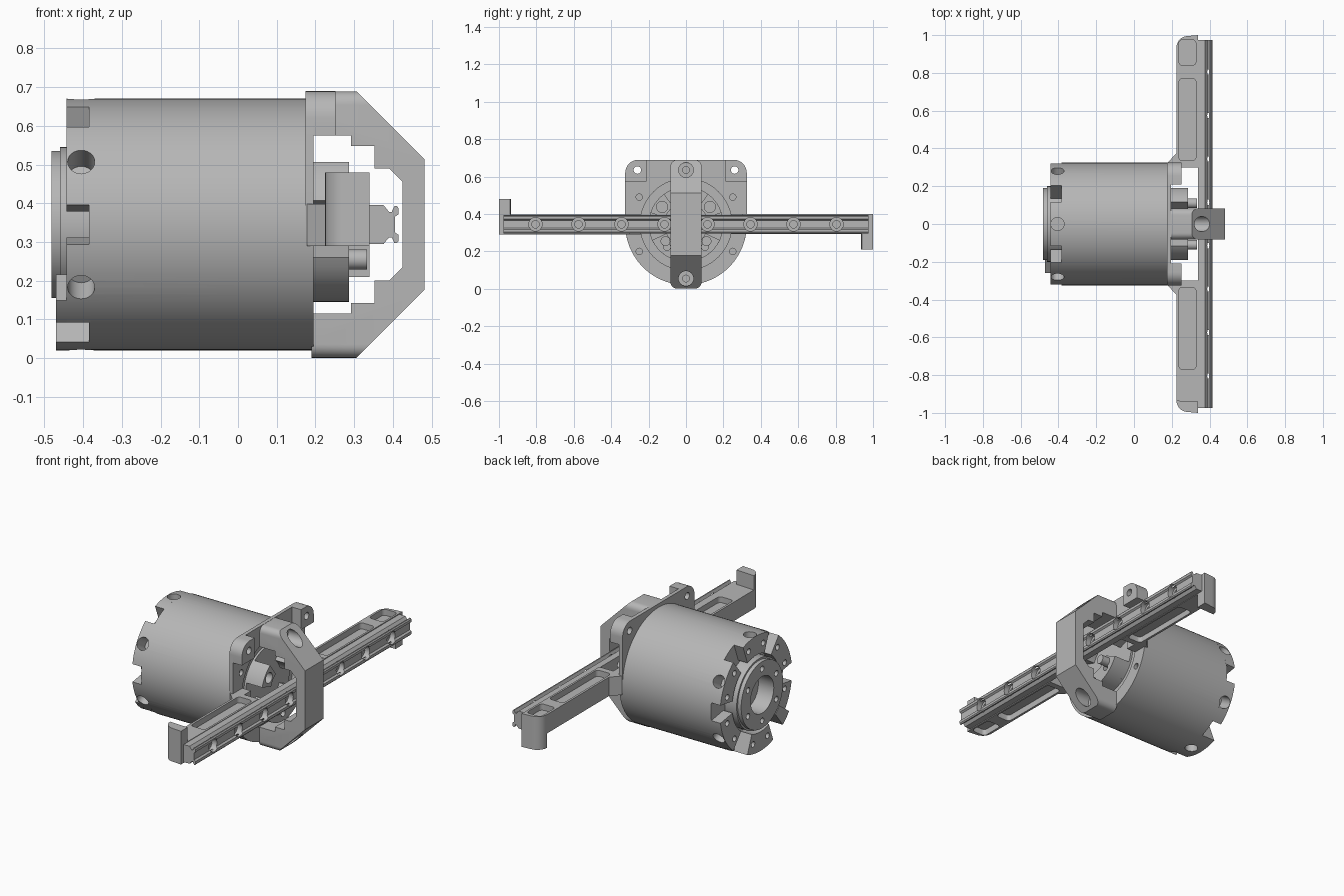
import bpy, bmesh, math
from math import cos, sin, radians
from mathutils import Matrix, Vector

if "Cube" in bpy.data.objects:
    bpy.data.objects.remove(bpy.data.objects["Cube"])

grey = bpy.data.materials.new("machined grey")
grey.use_nodes = True
COLOR = (0.47, 0.47, 0.47, 1)
grey.diffuse_color = COLOR
grey.node_tree.nodes["Principled BSDF"].inputs["Base Color"].default_value = COLOR

CZ = 0.345   # height of the motor axis
R = 0.325    # motor radius


def prism(name, pts, axis, a, b):
    """Extrude a 2D outline along an axis from a to b."""
    place = {"x": lambda p, t: (t, p[0], p[1]),
             "y": lambda p, t: (p[0], t, p[1]),
             "z": lambda p, t: (p[0], p[1], t)}[axis]
    bm = bmesh.new()
    ends = [[bm.verts.new(place(p, t)) for p in pts] for t in (a, b)]
    bm.faces.new(ends[0])
    bm.faces.new(ends[1])
    n = len(pts)
    for i in range(n):
        j = (i + 1) % n
        bm.faces.new((ends[0][i], ends[0][j], ends[1][j], ends[1][i]))
    bmesh.ops.recalc_face_normals(bm, faces=bm.faces)
    mesh = bpy.data.meshes.new(name)
    bm.to_mesh(mesh)
    bm.free()
    mesh.materials.append(grey)
    ob = bpy.data.objects.new(name, mesh)
    bpy.context.collection.objects.link(ob)
    return ob


def arc(r, a0, a1, n=16, c=(0, CZ)):
    return [(c[0] + r * cos(radians(a0 + (a1 - a0) * i / n)),
             c[1] + r * sin(radians(a0 + (a1 - a0) * i / n))) for i in range(n + 1)]


def circle(r, n=32, c=(0, CZ)):
    return arc(r, 0, 360, n, c)[:-1]


def sector(r0, r1, a0, a1):
    return arc(r1, a0, a1) + arc(r0, a1, a0)


def rounded(x0, x1, y0, y1, r):
    return (arc(r, 0, 90, 6, (x1 - r, y1 - r)) + arc(r, 90, 180, 6, (x0 + r, y1 - r))
            + arc(r, 180, 270, 6, (x0 + r, y0 + r)) + arc(r, 270, 360, 6, (x1 - r, y0 + r)))


def cut(ob, cutters, op="DIFFERENCE"):
    """Apply booleans and discard the cutters."""
    for c in cutters:
        c.hide_render = True
        m = ob.modifiers.new("cut", "BOOLEAN")
        m.operation, m.solver, m.object = op, "EXACT", c
        bpy.context.view_layer.objects.active = ob
        bpy.ops.object.modifier_apply(modifier=m.name)
        bpy.data.objects.remove(c)


def hole(y, z, r, a, b):
    return prism("cutter", circle(r, 24, (y, z)), "x", a, b)


def radial_hole(angle, r):
    """Cutter pointing outward from the motor axis."""
    ob = prism("cutter", circle(r, 24, (-0.405, 0)), "z", 0.24, 0.4)
    ob.data.transform(Matrix.Translation((0, 0, CZ)) @ Matrix.Rotation(radians(angle - 90), 4, "X"))
    return ob


LUGS = range(30, 390, 60)

# Motor can
body = prism("motor_body", circle(R, 96), "x", -0.385, 0.176)
cut(body, [radial_hole(a, 0.035) for a in LUGS] + [hole(0, CZ, 0.022, -0.5, -0.3)])

# Castellated end lugs, the lowest one standing further out
for i, a in enumerate(LUGS):
    end = -0.47 if a == 270 else -0.443
    lug = prism(f"end_lug_{i + 1}", sector(0.215, R, a - 21, a + 21), "x", end, -0.38)
    cut(lug, [radial_hole(a, 0.035)] +
        [hole(0.27 * cos(radians(a + d)), CZ + 0.27 * sin(radians(a + d)), 0.016, -0.5, -0.41)
         for d in (-14, 14)])
prism("end_lug_extension", sector(0.215, R, 217, 231), "x", -0.47, -0.443)

# Rear output hub with bore and bolt circle
for name, r, x0, x1 in (("hub_base", 0.2, -0.46, -0.38), ("hub_disc", 0.19, -0.482, -0.46)):
    hub = prism(name, circle(r, 64), "x", x0, x1)
    cut(hub, [hole(0, CZ, 0.105, -0.5, -0.37)] +
        [hole(0.148 * cos(radians(a)), CZ + 0.148 * sin(radians(a)), 0.016, -0.5, -0.43)
         for a in LUGS])

# Front flange: round below, square with rounded corners above
outline = (arc(R, 180, 360, 48) + arc(0.07, 0, 90, 8, (R - 0.07, 0.62))
           + arc(0.07, 90, 180, 8, (0.07 - R, 0.62)))
flange = prism("front_flange", outline, "x", 0.174, 0.195)
cut(flange, [prism("cutter", circle(0.245, 64), "x", 0.1, 0.3)] +
    [hole(s * 0.25, z, 0.017, 0.1, 0.3) for s in (-1, 1) for z in (0.2, 0.49)] +
    [hole(s * 0.26, 0.635, 0.02, 0.1, 0.3) for s in (-1, 1)])

# Corner ears on the flange
for side, s in (("left", 1), ("right", -1)):
    pts = [(s * y, z) for y, z in [(0.21, 0.69), (0.21, 0.575), (R, 0.575)]
           + arc(0.07, 0, 90, 8, (R - 0.07, 0.62))]
    ear = prism(f"flange_ear_{side}", pts, "x", 0.19, 0.252)
    cut(ear, [hole(s * 0.26, 0.635, 0.02, 0.1, 0.3)])

# Front rotor: thin disc, arc bosses and pins
prism("rotor_disc", circle(0.2, 64), "x", 0.17, 0.188)
for name, a0, a1 in (("lower", 205, 335), ("left", 18, 54), ("right", 126, 162)):
    boss = prism(f"rotor_boss_{name}", sector(0.115, 0.2, a0, a1), "x", 0.18, 0.286)
    if name == "lower":
        cut(boss, [hole(0.158 * cos(radians(a)), CZ + 0.158 * sin(radians(a)), 0.018, 0.24, 0.3)
                   for a in (230, 270, 310)])
    else:
        a = radians((a0 + a1) / 2)
        cut(boss, [hole(0.158 * cos(a), CZ + 0.158 * sin(a), 0.03, 0.23, 0.3)])
for i, s in enumerate((-1, 1)):
    prism(f"rotor_pin_{i + 1}", circle(0.026, 24, (s * 0.11, 0.255)), "x", 0.18, 0.333)

# Bridge arching over the rail
upper = [(0.19, 0.575), (0.19, 0.69), (0.305, 0.69), (0.482, 0.513)]
inner = [(0.425, 0.455), (0.39, 0.49), (0.352, 0.49), (0.352, 0.548), (0.292, 0.548), (0.292, 0.575)]
flip = lambda pts: [(x, 0.69 - z) for x, z in reversed(pts)]
bridge = prism("bridge", upper + flip(upper) + flip(inner) + inner, "y", -0.085, 0.085)
cut(bridge, [prism("cutter", rounded(-0.083, 0.083, 0.001, 0.689, 0.035), "x", 0.1, 0.6)], "INTERSECT")
cut(bridge, [hole(0, z, r, a, 0.6) for z in (0.635, 0.055) for r, a in ((0.04, 0.29), (0.018, 0.1))])

# Linear rail with side grooves and counterbored holes
half = [(0.338, 0.295), (0.376, 0.295), (0.39, 0.312), (0.397, 0.312), (0.404, 0.297),
        (0.41, 0.297), (0.415, 0.303), (0.415, 0.318), (0.405, 0.325)]
rail = prism("rail", half + flip(half), "y", -0.975, 0.975)
cut(rail, [hole(s * y, CZ, r, a, 0.5) for s in (-1, 1) for y in (0.115, 0.345, 0.575, 0.805)
           for r, a in ((0.036, 0.375), (0.02, 0.3))])

# Carrier arms: one built on +y, the other turned half around the motor axis
for side, turn in (("back", 0), ("front", 180)):
    plan = [(0.178, 0.24), (0.25, 0.24), (0.25, 0.3), (0.339, 0.3), (0.339, 1.0)]
    plan += arc(0.06, 90, 180, 8, (0.285, 0.935)) + [(0.225, 0.375), (0.178, 0.325)]
    arm = prism(f"carrier_arm_{side}", plan, "z", 0.292, 0.4)
    cut(arm, [prism("cutter", rounded(0.238, 0.328, y0, y1, 0.02), "z", z0, z1)
              for y0, y1, z0, z1 in ((0.335, 0.77, 0.365, 0.5), (0.335, 0.77, 0.2, 0.325),
                                     (0.84, 0.975, 0.365, 0.5))])
    tab_plan = [(0.339, 0.94), (0.339, 1.0)] + arc(0.06, 90, 180, 8, (0.285, 0.935))
    tab = prism(f"end_tab_{side}", tab_plan, "z", 0.21, 0.3)
    spin = (Matrix.Translation((0, 0, CZ)) @ Matrix.Rotation(radians(turn), 4, "X")
            @ Matrix.Translation((0, 0, -CZ)))
    for ob in (arm, tab):
        ob.data.transform(spin)

# Smooth curved faces while keeping edges sharp
bpy.ops.object.select_all(action="DESELECT")
for ob in bpy.context.scene.objects:
    if ob.type == "MESH":
        ob.select_set(True)
        bpy.context.view_layer.objects.active = ob
bpy.ops.object.shade_smooth_by_angle(angle=radians(30))
